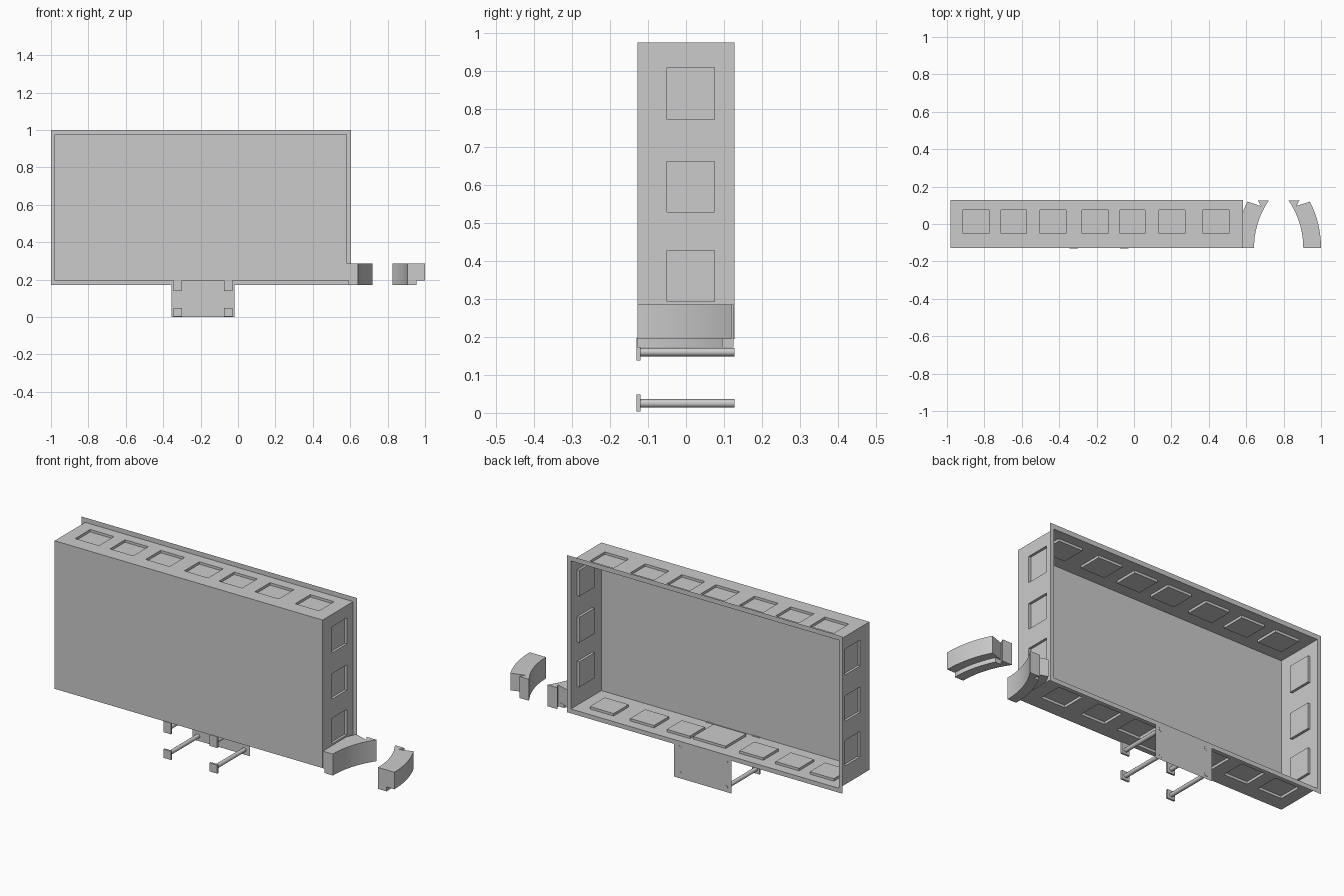
import bpy, bmesh, math
from mathutils import Vector

if "Cube" in bpy.data.objects:
    bpy.data.objects.remove(bpy.data.objects["Cube"])

X0, X1, Z0, Z1, Y = -0.98, 0.582, 0.195, 0.975, 0.127
DEPTH = 0.013


def finish(name, bm, normals=True):
    bmesh.ops.remove_doubles(bm, verts=bm.verts, dist=1e-5)
    if normals:
        bmesh.ops.recalc_face_normals(bm, faces=bm.faces)
    me = bpy.data.meshes.new(name)
    bm.to_mesh(me)
    bm.free()
    ob = bpy.data.objects.new(name, me)
    bpy.context.collection.objects.link(ob)
    return ob


def panel(bm, place, u0, u1, v0, v1, pads, inward):
    """Rectangular wall whose pads are pressed inwards; place maps (u, v) to 3D."""
    us = sorted({u0, u1} | {p[i] for p in pads for i in (0, 1)})
    vs = sorted({v0, v1} | {p[i] for p in pads for i in (2, 3)})
    inward = Vector(inward) * DEPTH

    def quad(pts):
        bm.faces.new([bm.verts.new(p) for p in pts])

    for a, b in zip(us, us[1:]):
        for c, d in zip(vs, vs[1:]):
            if any(p[0] <= a and b <= p[1] and p[2] <= c and d <= p[3] for p in pads):
                continue
            quad([place(a, c), place(b, c), place(b, d), place(a, d)])
    for a, b, c, d in pads:
        rim = [Vector(place(*q)) for q in ((a, c), (b, c), (b, d), (a, d))]
        floor = [p + inward for p in rim]
        quad(floor)
        for i in range(4):
            j = (i + 1) % 4
            quad([rim[i], rim[j], floor[j], floor[i]])


# Open-backed shell with pressed pads on its four side walls
bm = bmesh.new()
PV = (-0.05, 0.075)
top_x = [(-0.914, -0.775), (-0.711, -0.575), (-0.503, -0.364), (-0.278, -0.139),
         (-0.075, 0.059), (0.134, 0.273), (0.369, 0.508)]
side_z = [(0.772, 0.909), (0.528, 0.662), (0.293, 0.427)]
top_pads = [(a, b, *PV) for a, b in top_x]
bottom_pads = top_pads[:3] + [(-0.28, -0.09, -0.1, 0.07)] + top_pads[4:]
side_pads = [(*PV, a, b) for a, b in side_z]
panel(bm, lambda u, v: (u, v, Z1), X0, X1, -Y, Y, top_pads, (0, 0, -1))
panel(bm, lambda u, v: (u, v, Z0), X0, X1, -Y, Y, bottom_pads, (0, 0, 1))
panel(bm, lambda u, v: (X0, u, v), -Y, Y, Z0, Z1, side_pads, (1, 0, 0))
panel(bm, lambda u, v: (X1, u, v), -Y, Y, Z0, Z1, side_pads, (-1, 0, 0))
panel(bm, lambda u, v: (u, -Y, v), X0, X1, Z0, Z1, [], (0, 1, 0))
finish("box_shell", bm)

# Thin flange round the open back
bm = bmesh.new()
outer = [(-1, 0.172), (0.605, 0.172), (0.605, 1), (-1, 1)]
inner = [(X0, Z0), (X1, Z0), (X1, Z1), (X0, Z1)]
for i in range(4):
    j = (i + 1) % 4
    bm.faces.new([bm.verts.new((x, Y, z)) for x, z in (outer[i], outer[j], inner[j], inner[i])])
finish("back_flange", bm)

# Mounting plate hanging below the flange
bm = bmesh.new()
bm.faces.new([bm.verts.new((x, Y, z)) for x, z in
              ((-0.355, 0), (-0.02, 0), (-0.02, 0.172), (-0.355, 0.172))])
finish("mounting_plate", bm)


# Four rods with square end caps
for side, x in (("left", -0.322), ("right", -0.0525)):
    for level, zr, za, zb in (("lower", 0.025, 0.003, 0.048), ("upper", 0.16, 0.138, 0.197)):
        bpy.ops.mesh.primitive_cylinder_add(vertices=12, radius=0.011, depth=0.248,
                                            location=(x, 0.004, zr), rotation=(math.pi / 2, 0, 0))
        rod = bpy.context.object
        rod.name = f"{level}_{side}_rod"
        bpy.ops.object.shade_smooth_by_angle(angle=math.radians(35))
        bpy.ops.mesh.primitive_cube_add(size=1, location=(x, -0.125, (za + zb) / 2))
        cap = bpy.context.object
        cap.name = f"{level}_{side}_rod_cap"
        cap.scale = (0.045, 0.01, zb - za)

# Curved arms: an arc-shaped body with a narrower rib beneath it
CX, CY = 0.46, -Y
R_IN, R_MID, R_OUT = 0.445, 0.495, 0.54


def arc(r, end, n=14):
    return [(CX + r * math.cos(end * i / n), CY + r * math.sin(end * i / n)) for i in range(n + 1)]


def reach(r, y):
    return math.asin((y - CY) / r)


def prism(bm, outline, z0, z1):
    low = bm.faces.new([bm.verts.new((x, y, z0)) for x, y in outline])
    ext = bmesh.ops.extrude_face_region(bm, geom=[low], use_keep_orig=True)
    bmesh.ops.translate(bm, vec=(0, 0, z1 - z0),
                        verts=[g for g in ext["geom"] if isinstance(g, bmesh.types.BMVert)])


inner_arc = arc(R_IN, reach(R_IN, 0.125))[::-1]
body = arc(R_OUT, reach(R_OUT, 0.12)) + [(0.868, 0.096), (0.884, 0.125)] + inner_arc
rib = arc(R_MID, reach(R_MID, 0.096)) + [(0.868, 0.096), (0.884, 0.125)] + inner_arc


def near_side(outline):
    # mirrored copy, trimmed where it meets the box wall
    pts = []
    for x, y in outline:
        p = (max(1.547 - x, X1 + 0.002), y)
        pts.append(p)
    return pts


for name, change in (("outer_arm", list), ("inner_arm", near_side)):
    for part, outline, z0, z1 in (("body", body, Z0, 0.285), ("rib", rib, 0.172, Z0)):
        bm = bmesh.new()
        prism(bm, change(outline), z0, z1)
        ob = finish(f"{name}_{part}", bm)
        bpy.context.view_layer.objects.active = ob
        bpy.ops.object.select_all(action="DESELECT")
        ob.select_set(True)
        bpy.ops.object.shade_smooth_by_angle(angle=math.radians(25))
